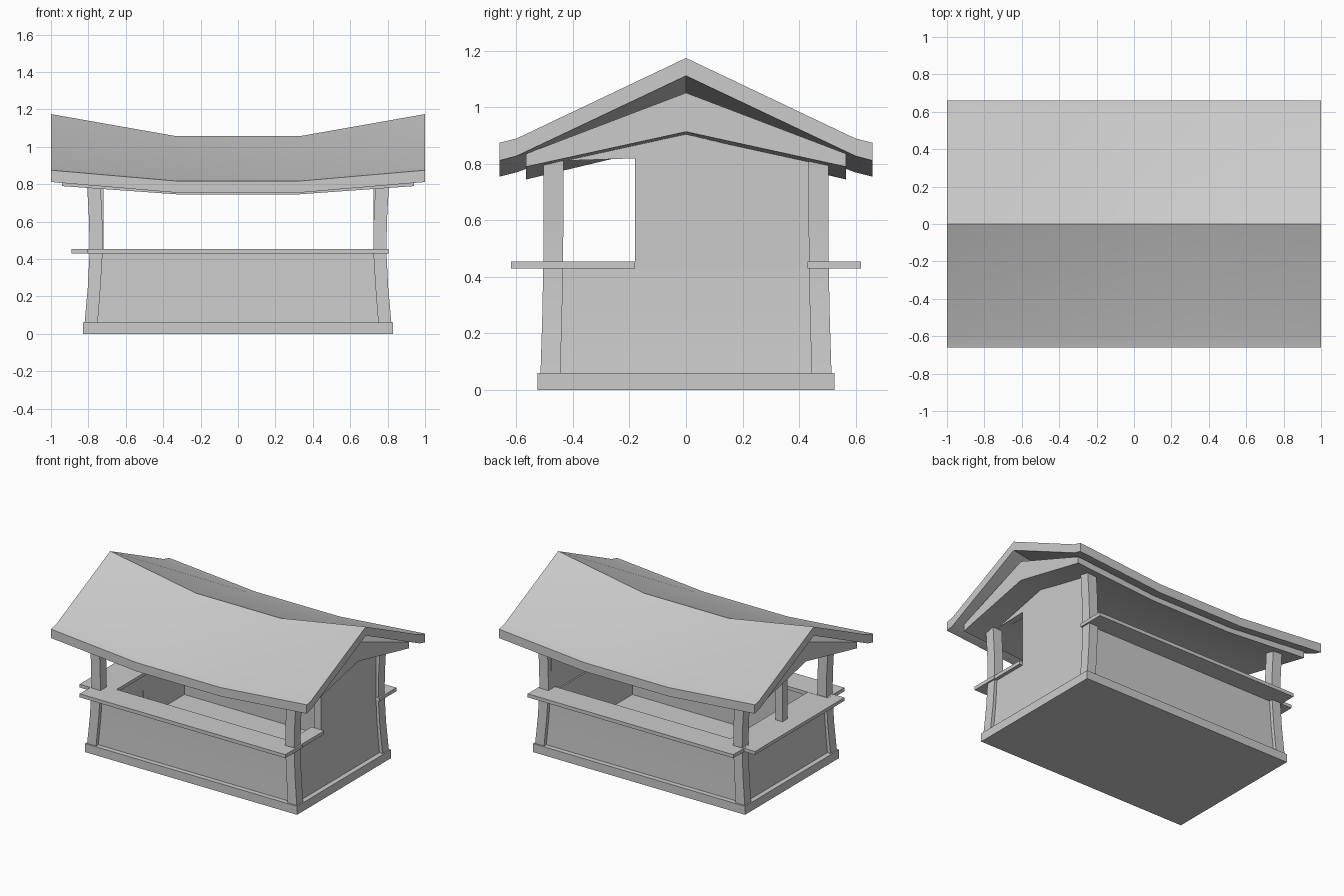
import bpy, bmesh, math

if "Cube" in bpy.data.objects:
    bpy.data.objects.remove(bpy.data.objects["Cube"])


def loft(name, rings):
    """Join equal-length point rings into a closed solid."""
    bm = bmesh.new()
    vs = [[bm.verts.new(p) for p in r] for r in rings]
    n = len(rings[0])
    for a, b in zip(vs, vs[1:]):
        for i in range(n):
            j = (i + 1) % n
            bm.faces.new((a[i], a[j], b[j], b[i]))
    bm.faces.new(vs[0])
    bm.faces.new(vs[-1])
    bmesh.ops.recalc_face_normals(bm, faces=bm.faces)
    me = bpy.data.meshes.new(name)
    bm.to_mesh(me)
    bm.free()
    ob = bpy.data.objects.new(name, me)
    bpy.context.collection.objects.link(ob)
    bpy.ops.object.select_all(action='DESELECT')
    ob.select_set(True)
    bpy.context.view_layer.objects.active = ob
    bpy.ops.object.shade_smooth_by_angle(angle=math.radians(30))
    return ob


def rect(x0, x1, y0, y1, z):
    return [(x0, y0, z), (x1, y0, z), (x1, y1, z), (x0, y1, z)]


def box(name, x0, x1, y0, y1, z0, z1):
    return loft(name, [rect(x0, x1, y0, y1, z) for z in (z0, z1)])


def roof_layer(name, x_end, x_mid, end, mid):
    """end / mid: half profiles, upper line then lower line, from ridge to eave."""
    def ring(x, prof):
        top, low = prof
        loop = [(-y, z) for y, z in reversed(top)] + top[1:]
        loop += list(reversed(low)) + [(-y, z) for y, z in low[1:]]
        return [(x, y, z) for y, z in loop]
    return loft(name, [ring(-x_end, end), ring(-x_mid, mid), ring(x_mid, mid), ring(x_end, end)])


# Sagging roof
roof_layer("roof", 1.0, 0.33,
           ([(0, 1.175), (.6, .89), (.66, .875)], [(0, 1.112), (.6, .828), (.66, .812)]),
           ([(0, 1.057), (.6, .83), (.66, .817)], [(0, .995), (.6, .77), (.66, .755)]))

# Timber layer below the roof
roof_layer("roof_frame", 0.94, 0.31,
           ([(0, 1.052), (.567, .836)], [(0, .914), (.567, .79)]),
           ([(0, .975), (.567, .782)], [(0, .88), (.567, .745)]))

# Base slab
box("base", -.83, .83, -.525, .525, 0, .06)

# Curved corner posts: (z, outer x, inner x, outer y, inner y)
post = [(.06, .82, .75, .515, .445), (.25, .803, .735, .509, .439),
        (.45, .793, .723, .505, .435), (.62, .797, .726, .504, .434),
        (.81, .808, .736, .504, .434)]
for sx, nx in ((-1, "left"), (1, "right")):
    for sy, ny in ((-1, "front"), (1, "back")):
        loft(f"{ny}_{nx}_post", [rect(sx * xi, sx * xo, sy * yi, sy * yo, z)
                                 for z, xo, xi, yo, yi in post])

# Low walls, slightly curved inward
levels = [(.06, .0), (.18, -.009), (.30, -.016), (.43, -.02)]
for s, n in ((-1, "front"), (1, "back")):
    loft(f"{n}_wall", [rect(-.77 - d, .77 + d, s * (.45 + d / 2), s * (.49 + d / 2), z)
                       for z, d in levels])
for s, n in ((-1, "left"), (1, "right")):
    loft(f"{n}_wall", [rect(s * (.735 + d), s * (.795 + d), -.47, .47, z) for z, d in levels])

# Upper right wall with side window
prof = [(-.18, .43), (.47, .43), (.47, .81), (0, .93), (-.47, .81), (-.44, .82), (-.18, .82)]
loft("upper_right_wall", [[(x, y, z) for y, z in prof] for x in (.725, .775)])
box("window_sill", .70, .80, -.44, -.18, .43, .455)

# Counters
for s, n in ((-1, "front"), (1, "back")):
    box(f"{n}_counter", -.805, .805, s * .43, s * .62, .43, .455)
box("left_counter", -.89, -.65, -.5, .5, .431, .454)

# Thin middle post on the open left side
box("middle_left_post", -.775, -.72, -.03, .03, .06, .90)
